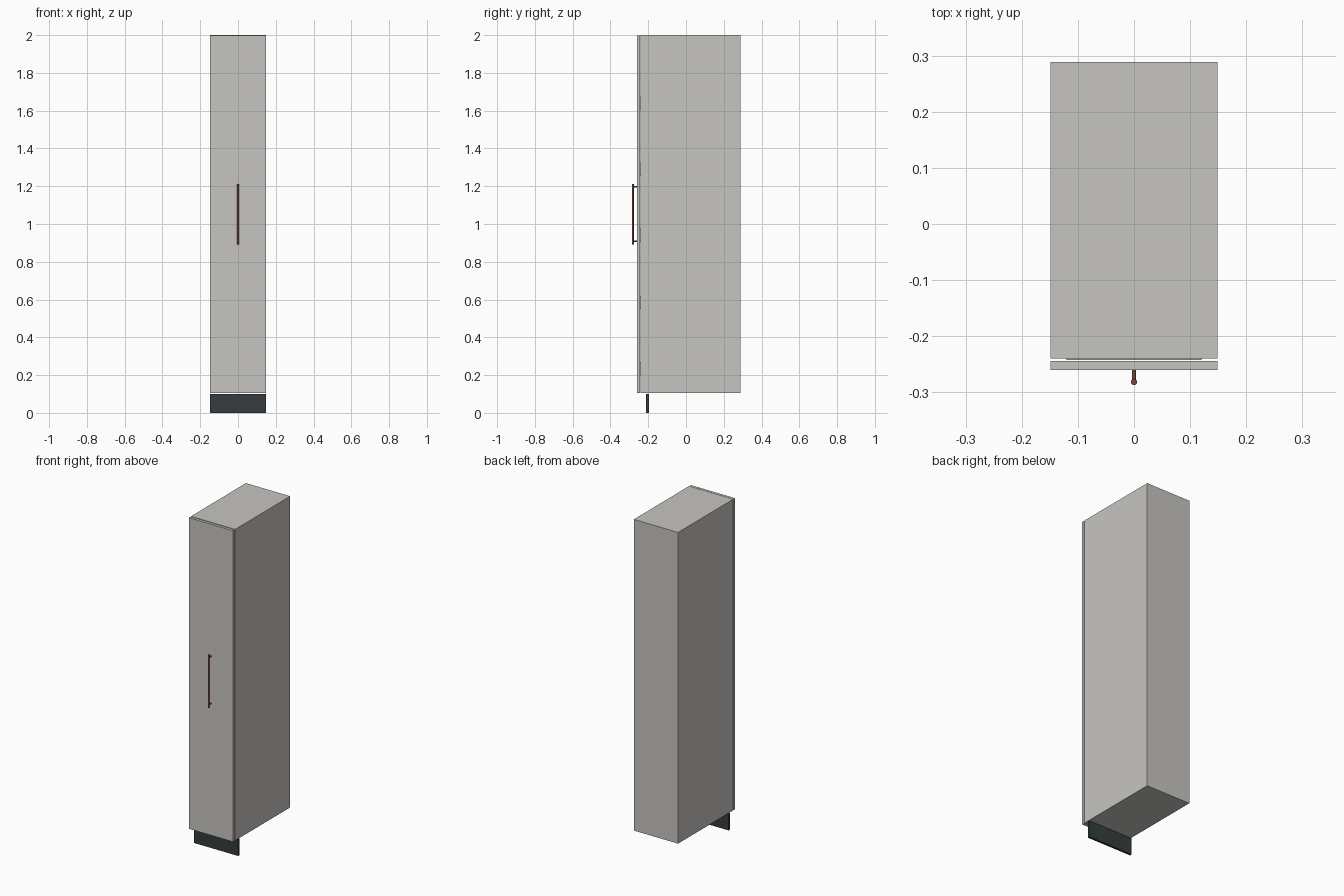
import bpy, math

if "Cube" in bpy.data.objects:
    bpy.data.objects.remove(bpy.data.objects["Cube"])


def material(name, rgb):
    m = bpy.data.materials.new(name)
    m.diffuse_color = (*rgb, 1)
    m.use_nodes = True
    m.node_tree.nodes["Principled BSDF"].inputs["Base Color"].default_value = m.diffuse_color
    return m


GREY = material("warm_grey_laminate", (0.57, 0.56, 0.53))
DARK = material("dark_plinth", (0.035, 0.047, 0.045))
COPPER = material("copper", (0.20, 0.065, 0.036))


def box(name, x, y, z, mat):
    """Box from (min, max) ranges on each axis."""
    r = (x, y, z)
    bpy.ops.mesh.primitive_cube_add(size=1, location=[(a + b) / 2 for a, b in r])
    o = bpy.context.object
    o.name = name
    o.scale = [b - a for a, b in r]
    bpy.ops.object.transform_apply(location=False, rotation=False, scale=True)
    o.data.materials.append(mat)
    return o


def rod(name, radius, length, loc, rot=(0, 0, 0)):
    bpy.ops.mesh.primitive_cylinder_add(vertices=16, radius=radius, depth=length,
                                        location=loc, rotation=rot)
    o = bpy.context.object
    o.name = name
    o.data.materials.append(COPPER)
    bpy.ops.object.shade_smooth_by_angle(angle=math.radians(40))


W, T = 0.149, 0.0165            # half width, board thickness
F, B = -0.24, 0.289             # carcass front and back
Z0, Z1 = 0.105, 2.0             # carcass bottom and top
inner = (-W + T, W - T)

# Carcass boards
box("left_side", (-W, -W + T), (F, B), (Z0, Z1), GREY)
box("right_side", (W - T, W), (F, B), (Z0, Z1), GREY)
box("bottom_board", inner, (F, B), (Z0, Z0 + T), GREY)
box("top_board", inner, (F, B), (Z1 - T, Z1), GREY)
box("back_board", inner, (B - 0.01, B), (Z0 + T, Z1 - T), GREY)

# Door
box("door", (-W + 0.0005, W - 0.0005), (-0.26, -0.244), (Z0, Z1 - 0.001), GREY)

# Inner pull-out rails just behind the door
for i, z in enumerate((0.235, 0.585, 0.94, 1.29, 1.64)):
    box(f"inner_rail_{i + 1}", (-0.12, 0.12), (-0.2425, -0.23),
        (z - 0.035, z + 0.035), GREY)

# Recessed plinth
box("plinth", (-W, W), (-0.211, -0.197), (0, 0.1), DARK)

# Bar handle on two posts
rod("handle_bar", 0.0055, 0.322, (0, -0.2815, 1.052))
for z in (0.908, 1.196):
    rod("handle_post", 0.004, 0.022, (0, -0.27, z), (math.pi / 2, 0, 0))
